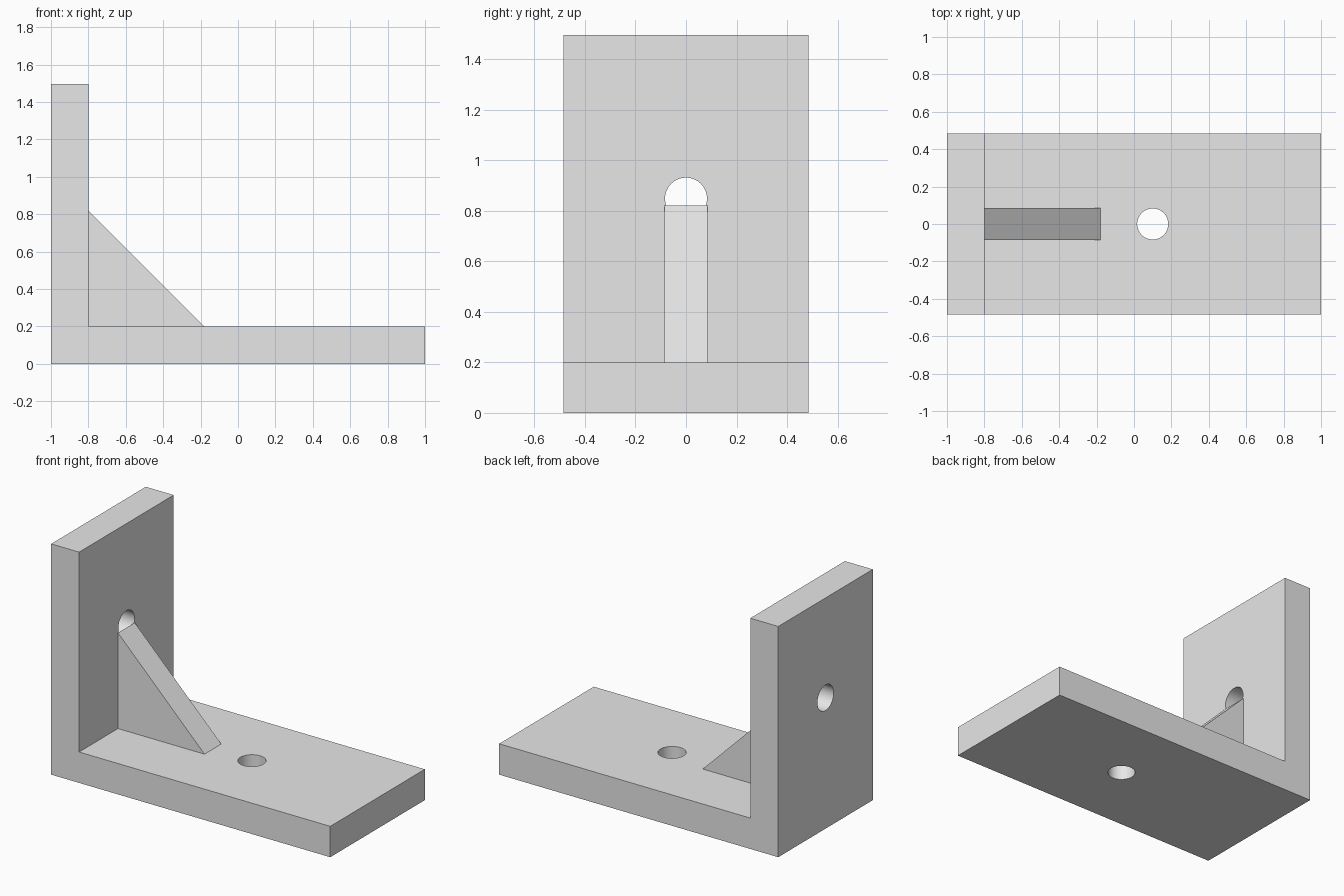
import bpy
import bmesh
from math import pi, radians

cube = bpy.data.objects.get("Cube")
if cube:
    bpy.data.objects.remove(cube, do_unlink=True)

HALF_DEPTH = 0.484
THICK = 0.2
HOLE_RADIUS = 0.083

grey = bpy.data.materials.new("light_grey")
grey.use_nodes = True
grey.diffuse_color = (0.8, 0.8, 0.8, 1)
grey.node_tree.nodes["Principled BSDF"].inputs["Base Color"].default_value = (0.8, 0.8, 0.8, 1)


def extrude_profile(name, points, half_depth):
    """Extrude an x-z outline evenly to both sides of y = 0."""
    bm = bmesh.new()
    face = bm.faces.new([bm.verts.new((x, -half_depth, z)) for x, z in points])
    result = bmesh.ops.extrude_face_region(bm, geom=[face])
    moved = [v for v in result["geom"] if isinstance(v, bmesh.types.BMVert)]
    bmesh.ops.translate(bm, verts=moved, vec=(0, 2 * half_depth, 0))
    bmesh.ops.recalc_face_normals(bm, faces=bm.faces)
    mesh = bpy.data.meshes.new(name)
    bm.to_mesh(mesh)
    bm.free()
    mesh.materials.append(grey)
    obj = bpy.data.objects.new(name, mesh)
    bpy.context.collection.objects.link(obj)
    return obj


def drill(target, location, rotation):
    """Cut a round through-hole and discard the cutter."""
    bpy.ops.mesh.primitive_cylinder_add(vertices=64, radius=HOLE_RADIUS, depth=2 * THICK,
                                        location=location, rotation=rotation)
    cutter = bpy.context.object
    cutter.hide_render = True
    cutter.data.materials.append(grey)
    mod = target.modifiers.new("hole", "BOOLEAN")
    mod.operation = "DIFFERENCE"
    mod.solver = "EXACT"
    mod.object = cutter
    bpy.ops.object.select_all(action="DESELECT")
    target.select_set(True)
    bpy.context.view_layer.objects.active = target
    bpy.ops.object.modifier_apply(modifier=mod.name)
    bpy.data.objects.remove(cutter, do_unlink=True)


# L-shaped plate with a hole through each leg
bracket = extrude_profile("angle_bracket", [
    (-1, 0), (1, 0), (1, THICK), (-1 + THICK, THICK), (-1 + THICK, 1.495), (-1, 1.495)], HALF_DEPTH)
drill(bracket, (0.1, 0, THICK / 2), (0, 0, 0))
drill(bracket, (-1 + THICK / 2, 0, 0.848), (0, pi / 2, 0))
bpy.ops.object.shade_smooth_by_angle(angle=radians(30))

# Triangular rib in the inner corner
extrude_profile("gusset_rib", [(-0.8, THICK), (-0.18, THICK), (-0.8, 0.82)], 0.086)
